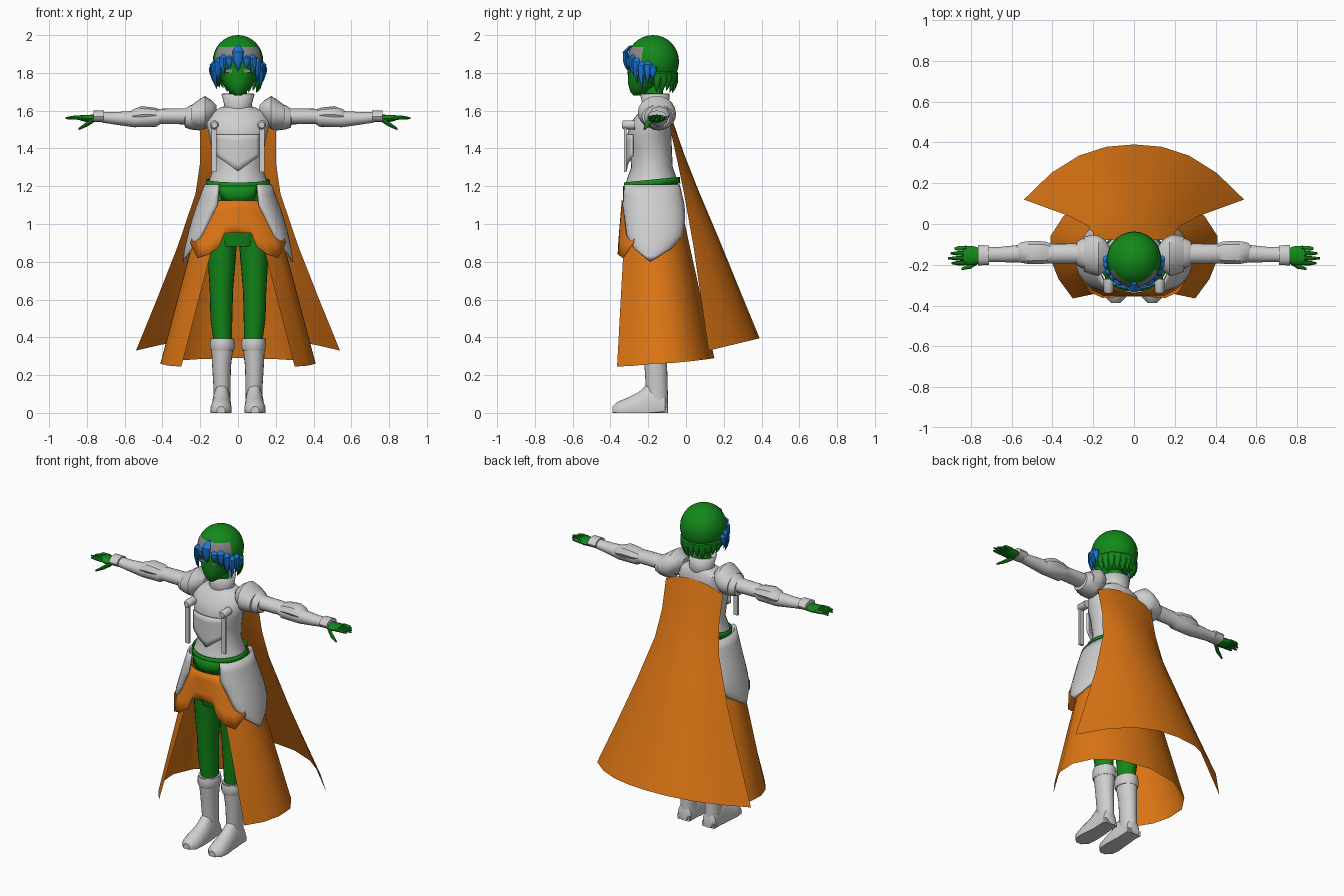
import bpy, bmesh, math, random
from math import sin, cos, pi, sqrt

if "Cube" in bpy.data.objects:
    bpy.data.objects.remove(bpy.data.objects["Cube"])
random.seed(4)


def material(name, r, g, b):
    m = bpy.data.materials.new(name)
    m.use_nodes = True
    m.diffuse_color = (r, g, b, 1)
    node = next(n for n in m.node_tree.nodes if n.type == 'BSDF_PRINCIPLED')
    node.inputs["Base Color"].default_value = (r, g, b, 1)
    return m


GREEN = material("green", .006, .25, .01)
GREY = material("light_grey", .62, .62, .62)
ORANGE = material("orange", .72, .18, .007)
BLUE = material("blue", .01, .18, .68)
ASH = material("ash_grey", .25, .25, .25)


def finish(name, bm, mat, mirror=False, thick=0, angle=40):
    bmesh.ops.recalc_face_normals(bm, faces=bm.faces)
    me = bpy.data.meshes.new(name)
    bm.to_mesh(me)
    bm.free()
    me.materials.append(mat)
    ob = bpy.data.objects.new(name, me)
    bpy.context.collection.objects.link(ob)
    bpy.ops.object.select_all(action='DESELECT')
    ob.select_set(True)
    bpy.context.view_layer.objects.active = ob
    bpy.ops.object.shade_smooth_by_angle(angle=math.radians(angle))
    if thick:
        ob.modifiers.new("thickness", 'SOLIDIFY').thickness = thick
    if mirror:
        ob.modifiers.new("mirror", 'MIRROR')
    return ob


def loft(name, rings, mat, axis='z', seg=20, cap=True, floor=False, **kw):
    """Skin ellipses given as (position along axis, centre a, centre b, radius a, radius b)."""
    bm = bmesh.new()
    loops = []
    for p, a, b, ra, rb in rings:
        loop = []
        for i in range(seg):
            t = 2 * pi * i / seg
            u, v = a + ra * cos(t), b + rb * sin(t)
            co = {'x': (p, u, v), 'y': (u, p, v), 'z': (u, v, p)}[axis]
            if floor:
                co = (co[0], co[1], max(co[2], 0))
            loop.append(bm.verts.new(co))
        loops.append(loop)
    for lo, hi in zip(loops, loops[1:]):
        for i in range(seg):
            j = (i + 1) % seg
            bm.faces.new((lo[i], lo[j], hi[j], hi[i]))
    if cap:
        bm.faces.new(loops[0])
        bm.faces.new(loops[-1])
    return finish(name, bm, mat, **kw)


def sheet(name, fn, nu, nv, mat, **kw):
    """Grid surface from fn(u in -1..1, v in 0..1)."""
    bm = bmesh.new()
    g = [[bm.verts.new(fn(2 * i / nu - 1, j / nv)) for i in range(nu + 1)] for j in range(nv + 1)]
    for j in range(nv):
        for i in range(nu):
            bm.faces.new((g[j][i], g[j][i + 1], g[j + 1][i + 1], g[j + 1][i]))
    bmesh.ops.remove_doubles(bm, verts=bm.verts, dist=.0005)
    return finish(name, bm, mat, **kw)


def sample(rows, v):
    """Linear interpolation through evenly spaced rows."""
    f = v * (len(rows) - 1)
    k = min(int(f), len(rows) - 2)
    return [a + (b - a) * (f - k) for a, b in zip(rows[k], rows[k + 1])]


def box(name, centre, size, mat, **kw):
    bm = bmesh.new()
    bmesh.ops.create_cube(bm, size=1)
    for v in bm.verts:
        v.co = [c + s * q for c, s, q in zip(centre, size, v.co)]
    return finish(name, bm, mat, **kw)


# Head: round hair cap with an ash patch on the brow, and a tapered face
HY, HZ = -.175, 1.86
cap = loft("hair_cap", [(HZ - .14 * cos(pi * k / 16), 0, HY, .133 * sin(pi * k / 16) + .001,
                         .137 * sin(pi * k / 16) + .001) for k in range(17)], GREEN, seg=28)
cap.data.materials.append(ASH)
for f in cap.data.polygons:
    if f.center.y < -.235 and 1.87 < f.center.z < 1.945:
        f.material_index = 1
loft("face", [(1.68, 0, -.258, .015, .02), (1.7, 0, -.245, .045, .05), (1.74, 0, -.22, .078, .086),
              (1.8, 0, -.2, .1, .109), (1.86, 0, -.19, .11, .115)], GREEN)
loft("neck", [(1.58, 0, -.165, .05, .05), (1.76, 0, -.175, .048, .05)], GREEN)
box("eyes", (.047, -.299, 1.81), (.036, .008, .014), ASH, mirror=True)
box("lashes", (.05, -.301, 1.825), (.045, .008, .005), GREEN, mirror=True)


def lock(name, deg, top, bottom, r, w, mat):
    h = top - bottom
    ob = loft(name, [(top, 0, -r + .03, w * .4, .008), (top - h * .25, 0, -r, w, .014),
                     (top - h * .6, 0, -r, w * .8, .013), (top - h * .85, 0, -r + .006, w * .35, .008),
                     (bottom, 0, -r + .014, .001, .001)], mat, seg=8)
    ob.location = (0, HY, 0)
    ob.rotation_euler.z = math.radians(deg)


# Hair locks: blue fringe in front, green tips round the nape
lock("fringe_centre", 0, 1.945, 1.81, .146, .03, BLUE)
for side, s in (("left", 1), ("right", -1)):
    for deg, top, bottom in ((20, 1.9, 1.82), (36, 1.91, 1.79), (50, 1.9, 1.745),
                             (64, 1.88, 1.715), (78, 1.88, 1.74), (90, 1.85, 1.765)):
        lock(f"fringe_{side}", s * deg, top, bottom, .139, .021, BLUE)
    for deg in range(100, 181, 16):
        lock(f"nape_{side}", s * deg, 1.83, 1.69 + random.random() * .04, .12, .026, GREEN)

# Torso, collar, pelvis and belt
loft("torso", [(1.2, 0, -.18, .163, .142), (1.24, 0, -.18, .15, .132), (1.3, 0, -.18, .13, .11),
               (1.4, 0, -.187, .14, .112), (1.47, 0, -.195, .152, .118), (1.54, 0, -.185, .17, .105),
               (1.59, 0, -.165, .15, .085), (1.62, 0, -.16, .085, .065)], GREY, seg=28)
loft("collar", [(1.58, 0, -.16, .085, .07), (1.63, 0, -.16, .065, .062), (1.69, 0, -.165, .08, .07)],
     GREY, cap=False, thick=.008)
loft("pelvis", [(.88, 0, -.18, .13, .1), (.98, 0, -.18, .155, .125), (1.1, 0, -.18, .162, .143),
                (1.2, 0, -.18, .163, .145)], GREEN, seg=28)
belt = loft("belt", [(1.2, 0, -.18, .17, .15), (1.235, 0, -.18, .168, .147)], GREEN, seg=28,
            cap=False, thick=.008)
for v in belt.data.vertices:
    v.co.z += .1 * (v.co.y + .18)
sheet("belt_front", lambda u, v: (.11 * u * (1 - .25 * v), -.18 - .153 * sqrt(1 - (.6 * u) ** 2),
                                  1.2 - .08 * v), 8, 2, GREEN, thick=.006)


# Breastplate with pointed lower edge, hanging straps and brooches
def chest(u, v):
    x = .115 * u
    return x, -.2 - .122 * sqrt(1 - (x / .165) ** 2), 1.475 + (1.28 + .08 * abs(u) - 1.475) * v


sheet("breastplate", chest, 12, 5, GREY, thick=.01)
box("chest_straps", (.127, -.322, 1.405), (.028, .014, .26), GREY, mirror=True)
loft("brooches", [(-.34, .125, 1.525, .016, .016), (-.33, .125, 1.525, .024, .024),
                  (-.27, .125, 1.525, .024, .024)], GREY, axis='y', seg=14, mirror=True)

# Shoulder armour: tall inner plate and smaller outer plate
loft("shoulder_plates", [(.115, -.155, 1.6, .04, .03), (.14, -.155, 1.6, .075, .055),
                         (.175, -.155, 1.59, .1, .088), (.205, -.15, 1.58, .098, .08),
                         (.245, -.148, 1.57, .085, .06), (.25, -.148, 1.57, .04, .03)],
     GREY, axis='x', mirror=True)
loft("upper_arm_plates", [(.2, -.145, 1.565, .08, .07), (.25, -.145, 1.565, .075, .065),
                          (.28, -.145, 1.56, .06, .05), (.285, -.145, 1.56, .03, .03)],
     GREY, axis='x', mirror=True)

# Armoured arms
loft("arms", [(.15, -.145, 1.57, .05, .045), (.41, -.145, 1.57, .048, .04), (.43, -.145, 1.56, .05, .045),
              (.55, -.145, 1.555, .044, .043), (.66, -.15, 1.56, .037, .032), (.72, -.15, 1.565, .036, .028)],
     GREY, axis='x', mirror=True)
loft("elbow_guards", [(.41, -.14, 1.575, .045, .03), (.44, -.14, 1.578, .055, .038),
                      (.51, -.14, 1.58, .057, .044), (.555, -.14, 1.572, .05, .035),
                      (.58, -.14, 1.565, .03, .02)], GREY, axis='x', seg=8, mirror=True)
loft("cuffs", [(.71, -.153, 1.57, .048, .031), (.765, -.153, 1.57, .05, .031)], GREY,
     axis='x', seg=12, mirror=True)

# Hands with four fingers and a lowered thumb
loft("palms", [(.74, -.153, 1.562, .03, .018), (.79, -.155, 1.558, .047, .02),
               (.835, -.155, 1.562, .047, .015)], GREEN, axis='x', seg=12, mirror=True)
for k, tip in enumerate((.88, .9, .912, .895)):
    y = -.118 - .024 * k
    loft("fingers", [(.82, y, 1.562, .012, .012), (.865, y - .002, 1.564, .011, .011),
                     (tip, y - .002, 1.56, .005, .005)], GREEN, axis='x', seg=8, mirror=True)
loft("thumbs", [(.765, -.18, 1.55, .016, .014), (.8, -.205, 1.528, .014, .013),
                (.845, -.22, 1.502, .006, .006)], GREEN, axis='x', seg=8, mirror=True)

# Legs and boots
loft("legs", [(.36, .08, -.165, .047, .055), (.5, .088, -.17, .058, .065), (.65, .088, -.175, .062, .07),
              (.8, .086, -.18, .073, .082), (.96, .082, -.18, .08, .1)], GREEN, mirror=True)
loft("boot_shafts", [(.04, .086, -.15, .045, .055), (.14, .085, -.155, .045, .058),
                     (.25, .087, -.16, .05, .06), (.33, .084, -.165, .057, .066),
                     (.395, .083, -.165, .062, .07)], GREY, mirror=True)
loft("boot_cuffs", [(.33, .083, -.167, .06, .07), (.345, .083, -.167, .066, .075),
                    (.375, .083, -.167, .066, .075), (.39, .083, -.167, .062, .072)], GREY, mirror=True)
loft("boot_feet", [(-.095, .087, .03, .03, .035), (-.11, .087, .03, .046, .07), (-.2, .087, .03, .05, .125),
                   (-.25, .087, .02, .053, .09), (-.31, .09, .015, .057, .065),
                   (-.36, .09, .01, .05, .05), (-.388, .09, .01, .022, .025)],
     GREY, axis='y', floor=True, mirror=True)
box("boot_heels", (.087, -.14, .015), (.085, .085, .03), GREY, mirror=True)

# Long skirt, open at the front
hem = [(0, .15, .29), (.2, .12, .285), (.345, .04, .275), (.41, -.06, .265), (.41, -.17, .26),
       (.37, -.27, .25), (.3, -.365, .245)]


def skirt(u, v):
    x, y, z = sample(hem, abs(u))
    a = pi * .87 * abs(u)
    top = (.19 * sin(a), -.18 + .15 * cos(a), 1.11)
    x, y, z = [p + (q - p) * v for p, q in zip(top, (x, y, z))]
    return math.copysign(x, u), y, z


sheet("skirt", skirt, 12, 6, ORANGE)

# Short front apron with an arched lower edge
apron_edge = [(0, -.355, .952), (.07, -.355, .952), (.1, -.36, .88), (.155, -.362, .84),
              (.215, -.335, .82), (.255, -.28, .9)]


def apron(u, v):
    x, y, z = sample(apron_edge, abs(u))
    a = abs(u) * 1.2
    top = (.18 * sin(a), -.18 - .16 * cos(a), 1.125)
    x, y, z = [p + (q - p) * v for p, q in zip(top, (x, y, z))]
    return math.copysign(x, u), y, z


sheet("apron", apron, 10, 4, ORANGE, thick=.004)

# Curved hip plates tapering to a point: z, y centre, half width, outer x, edge x
plate_rows = [(1.21, -.18, .147, .178, .1), (1.1, -.172, .165, .22, .11), (1.02, -.165, .16, .247, .15),
              (.94, -.165, .15, .268, .19), (.87, -.175, .1, .283, .24), (.8, -.19, 0, .292, .292)]


def hip(u, v):
    z, yc, hw, xo, xi = sample(plate_rows, v)
    return xi + (xo - xi) * cos(u * pi / 2), yc + hw * sin(u * pi / 2), z


sheet("hip_plates", hip, 12, 10, GREY, thick=.01, mirror=True)

# Cape: centre z, centre y, edge z, edge y, edge x
cape_rows = [(1.56, -.075, 1.51, -.085, .2), (1.37, -.01, 1.33, -.045, .2), (1.18, .065, 1.16, -.01, .225),
             (.92, .175, .88, .04, .32), (.65, .285, .6, .08, .43), (.395, .39, .33, .12, .54)]


def cape(u, v):
    zc, yc, ze, ye, xe = sample(cape_rows, v)
    k = abs(u) ** 2.3
    return xe * u, yc + (ye - yc) * k, zc + (ze - zc) * k


sheet("cape", cape, 8, 10, ORANGE)
